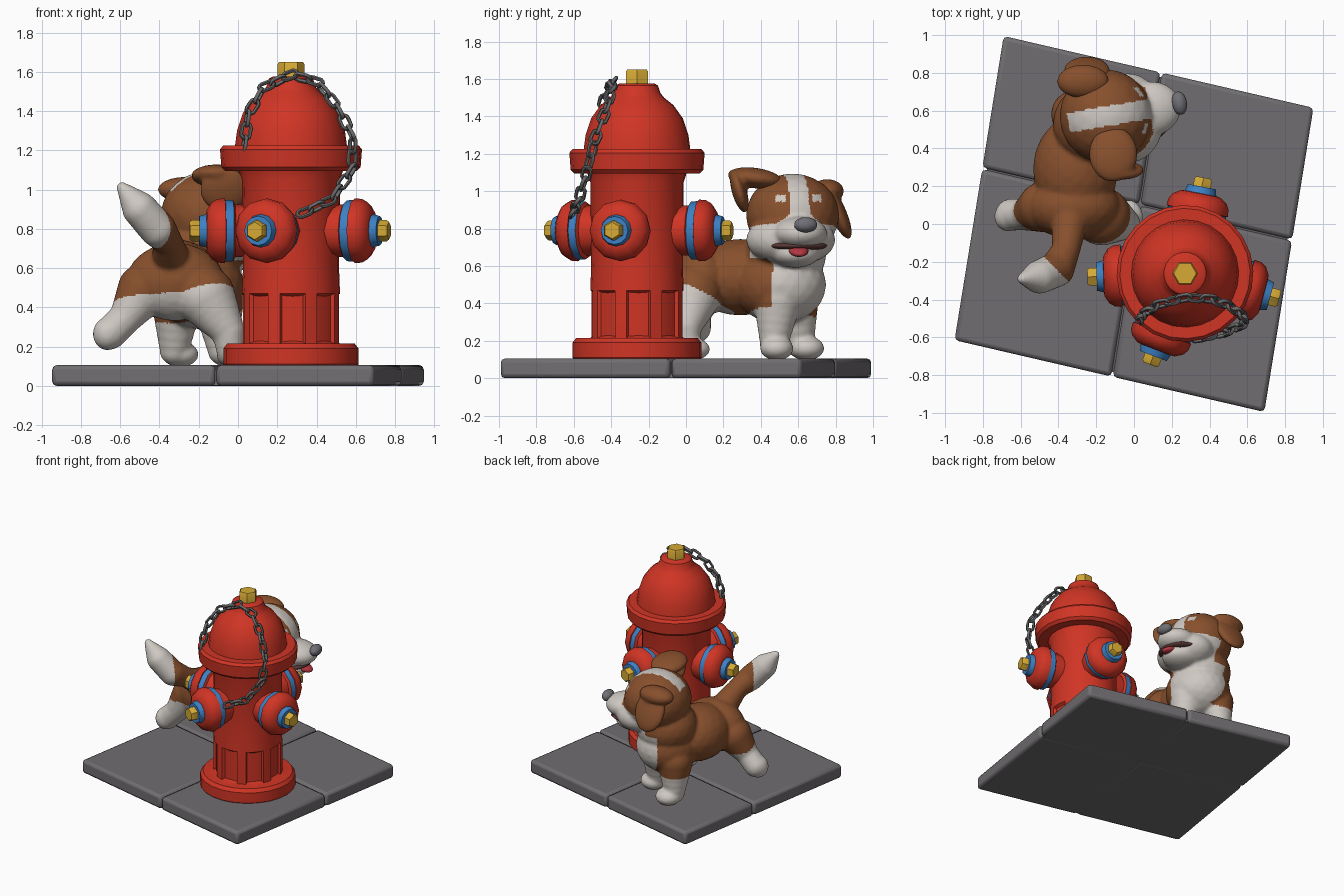
import bpy, bmesh, math
from mathutils import Vector, Matrix

if "Cube" in bpy.data.objects:
    bpy.data.objects.remove(bpy.data.objects["Cube"])

COLOURS = {
    "stone_grey": (0.165, 0.155, 0.165), "hydrant_red": (0.63, 0.035, 0.018),
    "ring_blue": (0.045, 0.22, 0.56), "bolt_yellow": (0.67, 0.40, 0.035),
    "chain_grey": (0.14, 0.14, 0.145), "fur_brown": (0.245, 0.08, 0.026),
    "fur_white": (0.62, 0.58, 0.54), "nose_grey": (0.16, 0.16, 0.18),
    "tongue_red": (0.47, 0.04, 0.055), "mouth_dark": (0.10, 0.04, 0.035)}
MAT = {}
for key, rgb in COLOURS.items():
    MAT[key] = bpy.data.materials.new(key)
    MAT[key].diffuse_color = (*rgb, 1)


def make(name, bm, mats, angle=35):
    bmesh.ops.recalc_face_normals(bm, faces=bm.faces)
    me = bpy.data.meshes.new(name)
    bm.to_mesh(me)
    bm.free()
    ob = bpy.data.objects.new(name, me)
    bpy.context.collection.objects.link(ob)
    for m in mats:
        me.materials.append(MAT[m])
    bpy.ops.object.select_all(action='DESELECT')
    ob.select_set(True)
    bpy.context.view_layer.objects.active = ob
    if angle:
        bpy.ops.object.shade_smooth_by_angle(angle=math.radians(angle))
    return ob


def lathe(name, profile, n, matrix, mats, flute=None):
    """profile: (radius, height, material of the band that starts here)"""
    bm = bmesh.new()
    rings = [[bm.verts.new(matrix @ Vector((r * math.cos(2 * math.pi * i / n),
                                            r * math.sin(2 * math.pi * i / n), h)))
              for i in range(n)] for r, h, _ in profile]
    grooves = []
    for k in range(len(rings) - 1):
        for i in range(n):
            j = (i + 1) % n
            f = bm.faces.new((rings[k][i], rings[k][j], rings[k + 1][j], rings[k + 1][i]))
            f.material_index = profile[k][2]
            if k == flute and i % 3 != 2:
                grooves.append(f)
    bm.faces.new(rings[0]).material_index = profile[0][2]
    bm.faces.new(rings[-1]).material_index = profile[-1][2]
    bmesh.ops.recalc_face_normals(bm, faces=bm.faces)
    if grooves:
        bmesh.ops.inset_region(bm, faces=grooves, thickness=0.014, depth=-0.018)
    return make(name, bm, mats)


def ball(x, y, z, rx, ry=None, rz=None, rot=(0, 0, 0)):
    m = Matrix.Translation((x, y, z))
    for a, ax in zip(rot, 'XYZ'):
        m = m @ Matrix.Rotation(math.radians(a), 4, ax)
    return [m @ Matrix.Diagonal((rx, ry or rx, rz or rx, 1))]


def limb(*pts):
    """overlapping balls along (x, y, z, radius) points"""
    out = []
    for a, b in zip(pts, pts[1:]):
        for s in range(6):
            out += ball(*[p + (q - p) * s / 5 for p, q in zip(a, b)])
    return out


def blob(name, balls, mats, rule=None, voxel=0.011, smooth=8):
    """fuse balls into one skin, then colour faces by rule"""
    bm = bmesh.new()
    for m in balls:
        bmesh.ops.create_icosphere(bm, subdivisions=3, radius=1, matrix=m)
    ob = make(name, bm, mats, None)
    r = ob.modifiers.new("fuse", 'REMESH')
    r.mode, r.voxel_size = 'VOXEL', voxel
    s = ob.modifiers.new("soften", 'SMOOTH')
    s.factor, s.iterations = 0.5, smooth
    for m in ("fuse", "soften"):
        bpy.ops.object.modifier_apply(modifier=m)
    for p in ob.data.polygons:
        p.material_index = rule(p.center) if rule else 0
    bpy.ops.object.shade_smooth_by_angle(angle=math.radians(50))
    return ob


# Paving: four bevelled tiles on a thin bed
U, V = Vector((0.82, -0.19, 0)), Vector((0.13, 0.805, 0))


def slab(name, a0, a1, b0, b1, z0, z1, bevel):
    bm = bmesh.new()
    lo, hi = ([bm.verts.new(U * a + V * b + Vector((0, 0, z)))
               for a, b in ((a0, b0), (a1, b0), (a1, b1), (a0, b1))] for z in (z0, z1))
    bm.faces.new(lo)
    bm.faces.new(hi)
    for i in range(4):
        bm.faces.new((lo[i], lo[(i + 1) % 4], hi[(i + 1) % 4], hi[i]))
    ob = make(name, bm, ["stone_grey"])
    if bevel:
        mod = ob.modifiers.new("bevel", 'BEVEL')
        mod.width, mod.segments = bevel, 2


for i, (a0, a1) in enumerate(((-1, 0.012), (0.022, 1))):
    for j, (b0, b1) in enumerate(((-1, 0.125), (0.135, 1))):
        slab(f"paving_tile_{i}{j}", a0, a1, b0, b1, 0, 0.105, 0.022)
slab("paving_bed", -0.97, 0.97, -0.97, 0.97, 0.001, 0.08, 0)

# Hydrant barrel, flange and dome
AX = Vector((0.27, -0.262, 0))
body = [(0.33, 0.09), (0.345, 0.11), (0.345, 0.19), (0.325, 0.215), (0.25, 0.215),
        (0.25, 0.47), (0.245, 0.6), (0.25, 1.05), (0.265, 1.095), (0.335, 1.095),
        (0.355, 1.115), (0.362, 1.205), (0.345, 1.225), (0.285, 1.225), (0.275, 1.30),
        (0.245, 1.39), (0.195, 1.46), (0.145, 1.50), (0.125, 1.525), (0.112, 1.565), (0.095, 1.575)]
lathe("hydrant_body", [(r, h, 0) for r, h in body], 24,
      Matrix.Translation(AX) @ Matrix.Rotation(math.radians(-13), 4, 'Z'), ["hydrant_red"], flute=4)
lathe("top_bolt", [(0.068, 1.56, 0), (0.068, 1.64, 0), (0.06, 1.65, 0)], 6,
      Matrix.Translation(AX), ["bolt_yellow"])

# Four side outlets with blue rings and bolts
outlet = [(0.125, 0.15, 0), (0.135, 0.285, 0), (0.155, 0.295, 1), (0.157, 0.335, 0),
          (0.165, 0.337, 0), (0.162, 0.375, 0), (0.145, 0.405, 0), (0.105, 0.43, 0),
          (0.085, 0.432, 1), (0.075, 0.468, 1)]
for name, deg in (("back", 79), ("right", -15), ("front", -111), ("left", 182)):
    m = (Matrix.Translation(AX + Vector((0, 0, 0.79))) @ Matrix.Rotation(math.radians(deg), 4, 'Z')
         @ Matrix.Rotation(math.pi / 2, 4, 'Y'))
    lathe(name + "_outlet", outlet, 12, m, ["hydrant_red", "ring_blue"])
    lathe(name + "_outlet_bolt", [(0.054, 0.45, 0), (0.054, 0.505, 0), (0.045, 0.517, 0)], 6, m, ["bolt_yellow"])

# Chain: oval links along a path, each turned a quarter
path = [Vector(p) for p in (
    (0.03, -0.51, 1.20), (0.05, -0.475, 1.38), (0.13, -0.425, 1.52), (0.27, -0.39, 1.585),
    (0.40, -0.395, 1.55), (0.50, -0.43, 1.43), (0.585, -0.49, 1.27), (0.58, -0.53, 1.10),
    (0.48, -0.575, 0.95), (0.31, -0.61, 0.87))]
lengths = [(b - a).length for a, b in zip(path, path[1:])]
bm = bmesh.new()
count = 23
for k in range(count):
    d, i = sum(lengths) * (k + 0.5) / count, 0
    while d > lengths[i]:
        d -= lengths[i]
        i += 1
    step = path[i + 1] - path[i]
    m = (Matrix.Translation(path[i] + step * d / lengths[i]) @ step.to_track_quat('X', 'Y').to_matrix().to_4x4()
         @ Matrix.Rotation(math.pi * (0.25 + 0.5 * (k % 2)), 4, 'X'))
    ring = []
    for a in range(12):
        t = 2 * math.pi * a / 12
        row = []
        for b in range(6):
            s = 2 * math.pi * b / 6
            r = 0.024 + 0.0105 * math.cos(s)
            x = r * math.cos(t) + math.copysign(0.016, math.cos(t))
            row.append(bm.verts.new(m @ Vector((x, r * math.sin(t), 0.0105 * math.sin(s)))))
        ring.append(row)
    for a in range(12):
        for b in range(6):
            c, e = (a + 1) % 12, (b + 1) % 6
            bm.faces.new((ring[a][b], ring[c][b], ring[c][e], ring[a][e]))
make("chain", bm, ["chain_grey"], 60)

# Dog: torso, legs, tail, neck and head fused into one skin
dog = (ball(-0.2, 0.5, 0.5, 0.235, 0.25, 0.21) + ball(-0.31, 0.29, 0.54, 0.225, 0.28, 0.205)
       + ball(-0.32, 0.09, 0.53, 0.25, 0.17, 0.2) + ball(-0.2, 0.53, 0.66, 0.23, 0.22, 0.2))
dog += limb((-0.48, 0.09, 0.49, 0.135), (-0.57, 0.05, 0.35, 0.085), (-0.65, 0.05, 0.27, 0.085))   # raised hind leg
dog += ball(-0.665, 0.04, 0.265, 0.075, 0.08, 0.085)
dog += limb((-0.17, 0.04, 0.46, 0.155), (-0.05, 0.0, 0.28, 0.085), (-0.04, 0.0, 0.18, 0.07))    # standing hind leg
dog += ball(-0.03, 0.03, 0.155, 0.08, 0.10, 0.06)
dog += limb((-0.31, 0.58, 0.42, 0.13), (-0.325, 0.61, 0.18, 0.075))   # front legs
dog += ball(-0.295, 0.645, 0.16, 0.095, 0.095, 0.065)
dog += limb((-0.1, 0.49, 0.42, 0.13), (-0.08, 0.47, 0.18, 0.075))
dog += ball(-0.05, 0.485, 0.16, 0.095, 0.09, 0.065)
dog += limb((-0.34, 0.02, 0.64, 0.1), (-0.36, -0.14, 0.74, 0.075), (-0.41, -0.24, 0.80, 0.095),
            (-0.50, -0.28, 0.90, 0.09), (-0.59, -0.29, 1.01, 0.03))   # tail
dog += ball(-0.15, 0.57, 0.87, 0.245, 0.25, 0.225) + ball(-0.03, 0.56, 0.74, 0.19, 0.24, 0.14)
dog += ball(0.09, 0.61, 0.775, 0.16, 0.145, 0.09, (0, 0, 10)) + ball(0.04, 0.585, 0.665, 0.145, 0.13, 0.075, (0, 0, 10))


def coat(c):
    """0 brown, 1 white"""
    x, y, z = c
    if y < -0.1 and z > 0.6:
        return int(x + y < -0.65)
    ca, sa = math.cos(0.17), math.sin(0.17)
    u, v = (x + 0.15) * ca + (y - 0.57) * sa, (y - 0.57) * ca - (x + 0.15) * sa
    if z > 0.64 and u > -0.2 and y > 0.3:
        blaze = abs(v) < 0.052 and z > 0.83
        brow = u > 0 and 0.07 < abs(v) < 0.125 and 0.945 < z < 0.98
        muzzle = u > 0.235 or (u > 0.02 and z < 0.80 + 0.12 * max(0, u))
        return int(blaze or brow or muzzle)
    chest = (x + 0.2) * 0.7 + (y - 0.5) * 0.71 > 0.125
    under = z < 0.32 + max(0, 0.3 - y) * 0.42 + max(0, x + 0.3) * 0.2
    return int(chest or under)


blob("dog_body", dog, ["fur_brown", "fur_white"], coat)

# Ears: one hanging, one folded outwards
blob("left_ear", ball(-0.27, 0.755, 1.0, 0.14, 0.09, 0.065) + ball(-0.25, 0.81, 0.89, 0.125, 0.045, 0.16, (24, 0, 0)),
     ["fur_brown"])
blob("right_ear", ball(-0.11, 0.37, 1.07, 0.13, 0.15, 0.055, (-8, 0, 0))
     + ball(-0.07, 0.285, 1.0, 0.125, 0.04, 0.12, (16, 0, 0)), ["fur_brown"])

# Nose, open mouth and tongue
blob("nose", ball(0.24, 0.64, 0.82, 0.042, 0.065, 0.042, (0, 0, 10)), ["nose_grey"], smooth=2)
blob("mouth", ball(0.055, 0.595, 0.708, 0.15, 0.165, 0.03, (0, 0, 10)), ["mouth_dark"], voxel=0.008, smooth=2)
blob("tongue", ball(0.15, 0.60, 0.685, 0.085, 0.055, 0.028, (0, 18, 10)), ["tongue_red"], voxel=0.008, smooth=2)

for m in bpy.data.materials:
    if m.users and not m.is_grease_pencil:
        m.use_nodes = True
        m.node_tree.nodes["Principled BSDF"].inputs["Base Color"].default_value = m.diffuse_color
